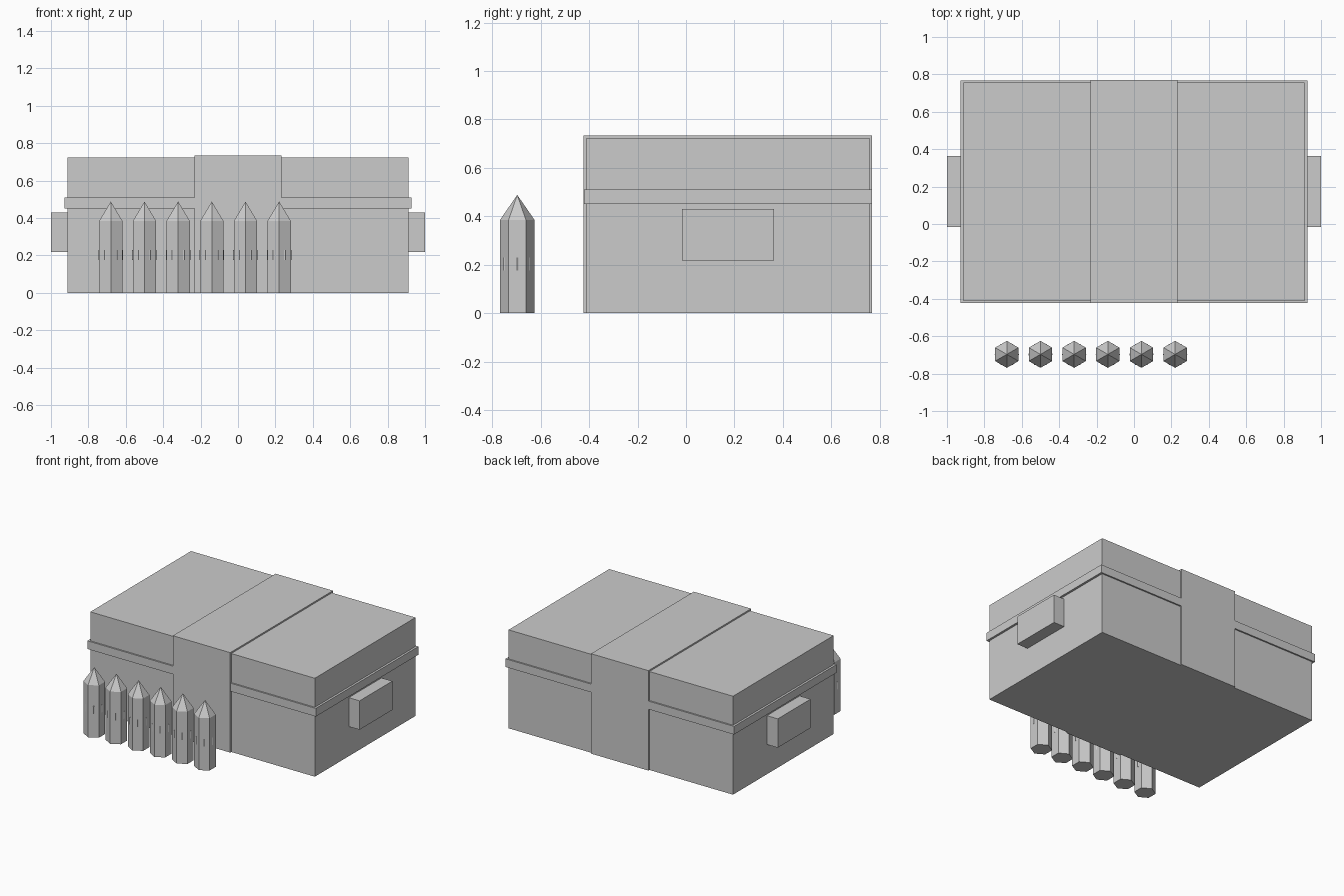
import bpy, math

if "Cube" in bpy.data.objects:
    bpy.data.objects.remove(bpy.data.objects["Cube"])

grey = bpy.data.materials.new("plain grey")
grey.diffuse_color = (0.6, 0.6, 0.6, 1)
grey.use_nodes = True
grey.node_tree.nodes["Principled BSDF"].inputs["Base Color"].default_value = grey.diffuse_color
YC = 0.173  # chest centre in y


def box(name, x, y, z):
    """Box from (min, max) ranges on each axis."""
    r = (x, y, z)
    bpy.ops.mesh.primitive_cube_add(size=1, location=[(a + b) / 2 for a, b in r])
    o = bpy.context.object
    o.name = name
    o.scale = [b - a for a, b in r]
    o.data.materials.append(grey)


def prism(name, x, radius, z0, z1, turn=0.0, tip=None):
    """Six-sided column, or a spike when tip is 0."""
    bpy.ops.mesh.primitive_cone_add(
        vertices=6, radius1=radius, radius2=radius if tip is None else tip,
        depth=z1 - z0, location=(x, -0.697, (z0 + z1) / 2), rotation=(0, 0, turn))
    o = bpy.context.object
    o.name = name
    o.data.materials.append(grey)


# chest body, lid, rim and the wide strap around the middle
box("chest_body", (-0.912, 0.912), (YC - 0.584, YC + 0.584), (0, 0.45))
box("chest_lid", (-0.912, 0.912), (YC - 0.584, YC + 0.584), (0.45, 0.723))
box("rim", (-0.928, 0.928), (YC - 0.595, YC + 0.595), (0.45, 0.51))
box("strap", (-0.233, 0.233), (YC - 0.596, YC + 0.596), (0, 0.734))

# side handles
for side, label in ((-1, "left"), (1, "right")):
    box(label + "_handle", sorted((side * 0.9, side)), (YC - 0.19, YC + 0.19), (0.218, 0.43))

# row of six pointed sticks with a thin band showing on each flat
for i in range(6):
    x = -0.68 + 0.18 * i
    prism("stick", x, 0.072, 0, 0.384)
    prism("stick_tip", x, 0.072, 0.384, 0.488, tip=0)
    prism("stick_band", x, 0.0655, 0.175, 0.23, turn=math.pi / 6)
